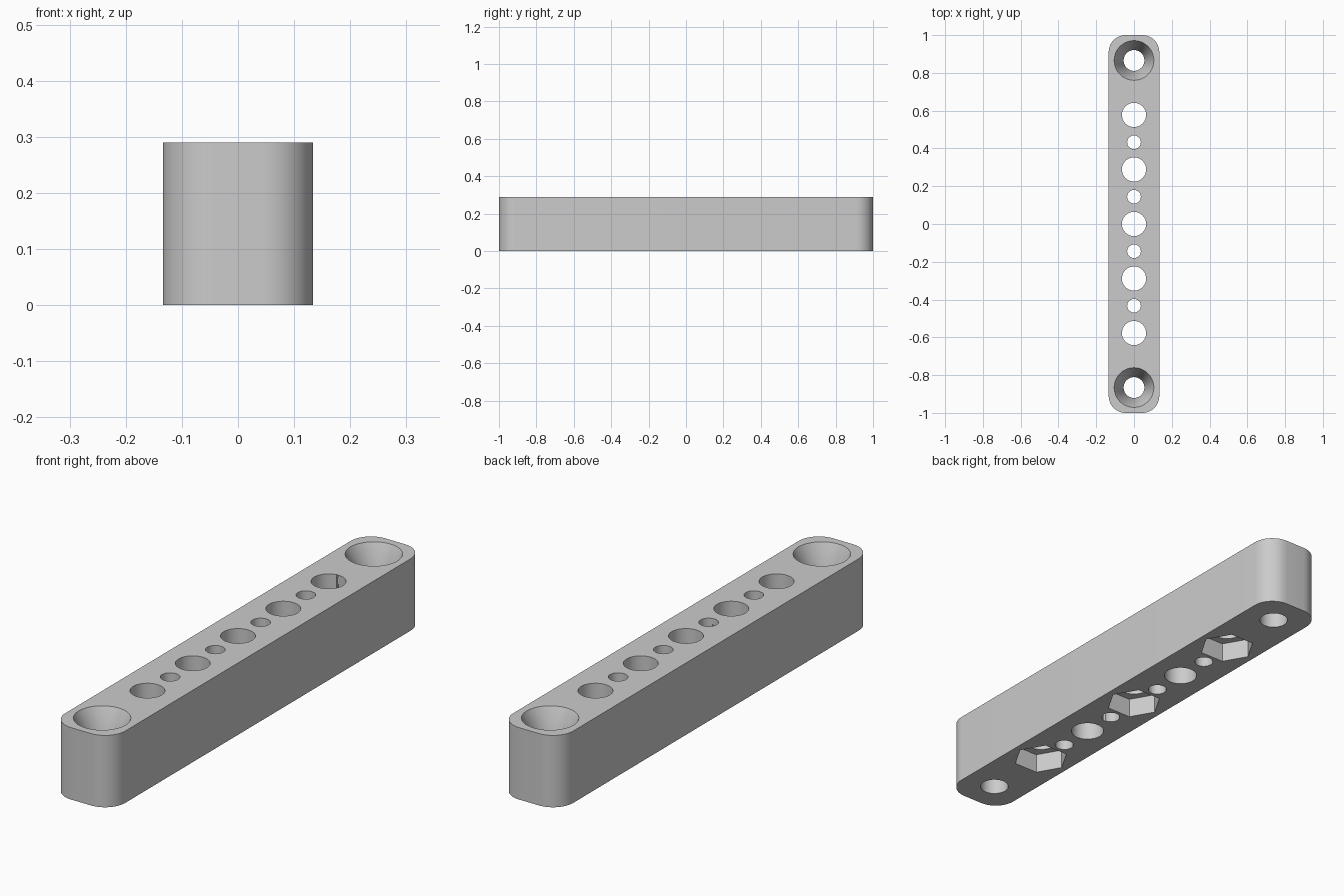
import bpy
import bmesh
from math import cos, sin, tau, radians

WIDTH, LENGTH, HEIGHT = 0.268, 2.0, 0.29
CORNER = 0.09
PITCH = LENGTH * 0.1443
OVER = 0.02  # how far cutters reach past the bar

cube = bpy.data.objects.get("Cube")
if cube:
    bpy.data.objects.remove(cube, do_unlink=True)

grey = bpy.data.materials.new("light_grey")
grey.use_nodes = True
colour = (0.6, 0.6, 0.6, 1)
grey.diffuse_color = colour
grey.node_tree.nodes["Principled BSDF"].inputs["Base Color"].default_value = colour


def make_object(name, bm):
    bmesh.ops.recalc_face_normals(bm, faces=bm.faces)
    mesh = bpy.data.meshes.new(name)
    bm.to_mesh(mesh)
    bm.free()
    mesh.materials.append(grey)
    obj = bpy.data.objects.new(name, mesh)
    bpy.context.collection.objects.link(obj)
    return obj


def turned(name, y, sides, profile):
    """Closed solid of revolution from (radius, z) pairs, first corner on +x."""
    bm = bmesh.new()
    rings = [[bm.verts.new((r * cos(tau * i / sides), y + r * sin(tau * i / sides), z))
              for i in range(sides)] for r, z in profile]
    bm.faces.new(rings[0])
    bm.faces.new(rings[-1])
    for low, high in zip(rings, rings[1:]):
        for i in range(sides):
            j = (i + 1) % sides
            bm.faces.new((low[i], low[j], high[j], high[i]))
    return make_object(name, bm)


# Bar with rounded vertical corners
bm = bmesh.new()
bmesh.ops.create_cube(bm, size=1)
for v in bm.verts:
    v.co = (v.co.x * WIDTH, v.co.y * LENGTH, (v.co.z + 0.5) * HEIGHT)
upright = [e for e in bm.edges if abs(e.verts[0].co.z - e.verts[1].co.z) > 0.1]
bmesh.ops.bevel(bm, geom=upright, offset=CORNER, segments=12, profile=0.5,
                affect='EDGES')
bar = make_object("mounting_bar", bm)

top, under = HEIGHT + OVER, -OVER
cutters = []

# Countersunk screw holes at both ends
sink, shaft, rim = 0.11, 0.055, 0.105
flare = rim + (rim - shaft) * OVER / sink
for side in (-1, 1):
    cutters.append(turned("screw_hole_cutter", side * 3 * PITCH, 64,
                          [(shaft, under), (shaft, HEIGHT - sink), (flare, top)]))

# Row of large holes; every second one has a hexagonal nut pocket underneath
for n in range(-2, 3):
    cutters.append(turned("large_hole_cutter", n * PITCH, 48,
                          [(0.064, under), (0.064, top)]))
    if n % 2 == 0:
        cutters.append(turned("nut_pocket_cutter", n * PITCH, 6,
                              [(0.108, under), (0.108, 0.08)]))

# Small holes between the large ones
for n in range(-2, 2):
    cutters.append(turned("small_hole_cutter", (n + 0.5) * PITCH, 32,
                          [(0.036, under), (0.036, top)]))

# Cut all openings, then drop the cutters
for cutter in cutters:
    mod = bar.modifiers.new("cut", 'BOOLEAN')
    mod.operation = 'DIFFERENCE'
    mod.solver = 'EXACT'
    mod.object = cutter
    cutter.hide_render = True

bpy.context.view_layer.update()
evaluated = bar.evaluated_get(bpy.context.evaluated_depsgraph_get())
finished = bpy.data.meshes.new_from_object(evaluated)
bar.modifiers.clear()
bar.data = finished
bar.data.name = "mounting_bar"
for cutter in cutters:
    bpy.data.objects.remove(cutter, do_unlink=True)

# Keep a single material slot
bar.data.materials.clear()
bar.data.materials.append(grey)
for p in bar.data.polygons:
    p.material_index = 0

# Smooth rounded walls, sharp rims
bpy.ops.object.select_all(action='DESELECT')
bar.select_set(True)
bpy.context.view_layer.objects.active = bar
bpy.ops.object.shade_smooth_by_angle(angle=radians(25))
